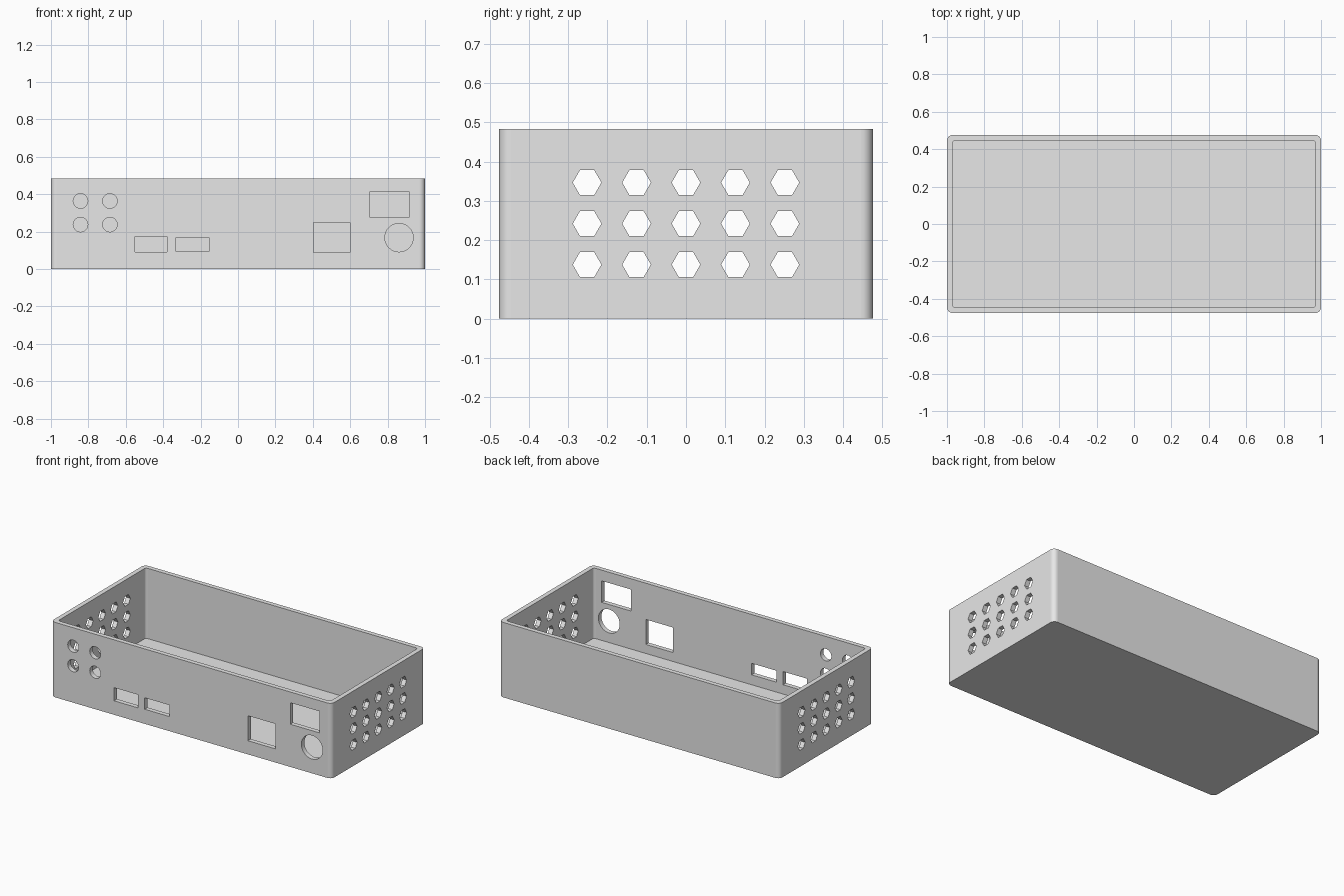
import bpy, bmesh
from math import pi, cos, sin, radians
from mathutils import Vector

cube = bpy.data.objects.get("Cube")
if cube:
    bpy.data.objects.remove(cube, do_unlink=True)

HX, HY, HEIGHT = 1.0, 0.476, 0.483
WALL, FLOOR = 0.03, 0.03

grey = bpy.data.materials.new("light grey plastic")
grey.use_nodes = True
grey.diffuse_color = (0.8, 0.8, 0.8, 1)
grey.node_tree.nodes["Principled BSDF"].inputs["Base Color"].default_value = (0.8, 0.8, 0.8, 1)


def make_object(name, bm):
    bmesh.ops.recalc_face_normals(bm, faces=bm.faces[:])
    mesh = bpy.data.meshes.new(name)
    bm.to_mesh(mesh)
    bm.free()
    mesh.materials.append(grey)
    obj = bpy.data.objects.new(name, mesh)
    bpy.context.collection.objects.link(obj)
    return obj


def rounded_rect(hx, hy, r, steps=8):
    pts = []
    for i, (sx, sy) in enumerate([(1, 1), (-1, 1), (-1, -1), (1, -1)]):
        for k in range(steps + 1):
            a = (i + k / steps) * pi / 2
            pts.append((sx * (hx - r) + r * cos(a), sy * (hy - r) + r * sin(a)))
    return pts


def polygon(cx, cz, r, sides):
    return [(cx + r * cos(2 * pi * i / sides), cz + r * sin(2 * pi * i / sides))
            for i in range(sides)]


def rectangle(x0, x1, z0, z1):
    return [(x0, z0), (x1, z0), (x1, z1), (x0, z1)]


def loft(bm, rings):
    """Close the first and last ring and join neighbours with quads."""
    loops = [[bm.verts.new(p) for p in ring] for ring in rings]
    for a, b in zip(loops, loops[1:]):
        for i in range(len(a)):
            j = (i + 1) % len(a)
            bm.faces.new((a[i], a[j], b[j], b[i]))
    bm.faces.new(loops[0])
    bm.faces.new(loops[-1])


# Open box: outer wall, rim, inner wall and floor in one loft
outer = rounded_rect(HX, HY, 0.03)
inner = rounded_rect(HX - WALL, HY - WALL, 0.015)
bm = bmesh.new()
loft(bm, [[(x, y, z) for x, y in ring] for ring, z in
          [(outer, 0), (outer, HEIGHT), (inner, HEIGHT), (inner, FLOOR)]])
box = make_object("enclosure_box", bm)

# Cutters for the connector openings in the front wall
front = [rectangle(-0.55, -0.38, 0.09, 0.175),
         rectangle(-0.332, -0.155, 0.094, 0.168),
         rectangle(0.404, 0.599, 0.088, 0.249),
         rectangle(0.706, 0.914, 0.275, 0.414),
         polygon(0.861, 0.168, 0.076, 32)]
front += [polygon(x, z, 0.039, 32) for x in (-0.842, -0.685) for z in (0.238, 0.364)]
bm = bmesh.new()
for shape in front:
    loft(bm, [[(x, y, z) for x, z in shape] for y in (-HY - 0.1, -HY + 0.1)])

# Hexagonal vents pass through both end walls
for col in range(-2, 3):
    for row in range(-1, 2):
        shape = polygon(col * 0.126, 0.242 + row * 0.1045, 0.0365, 6)
        loft(bm, [[(x, y, z) for y, z in shape] for x in (-HX - 0.1, HX + 0.1)])
cutter = make_object("opening_cutter", bm)
cutter.hide_render = True

cut = box.modifiers.new("openings", 'BOOLEAN')
cut.operation, cut.solver, cut.object = 'DIFFERENCE', 'EXACT', cutter
bpy.context.view_layer.objects.active = box
bpy.ops.object.modifier_apply(modifier=cut.name)
bpy.data.objects.remove(cutter, do_unlink=True)

# Smooth the rounded corners and round holes, keep flat walls flat
bm = bmesh.new()
bm.from_mesh(box.data)
for face in bm.faces:
    face.smooth = max(abs(c) for c in face.normal) < 0.999
for edge in bm.edges:
    edge.smooth = edge.calc_face_angle(pi) < radians(30)
bm.to_mesh(box.data)
bm.free()
